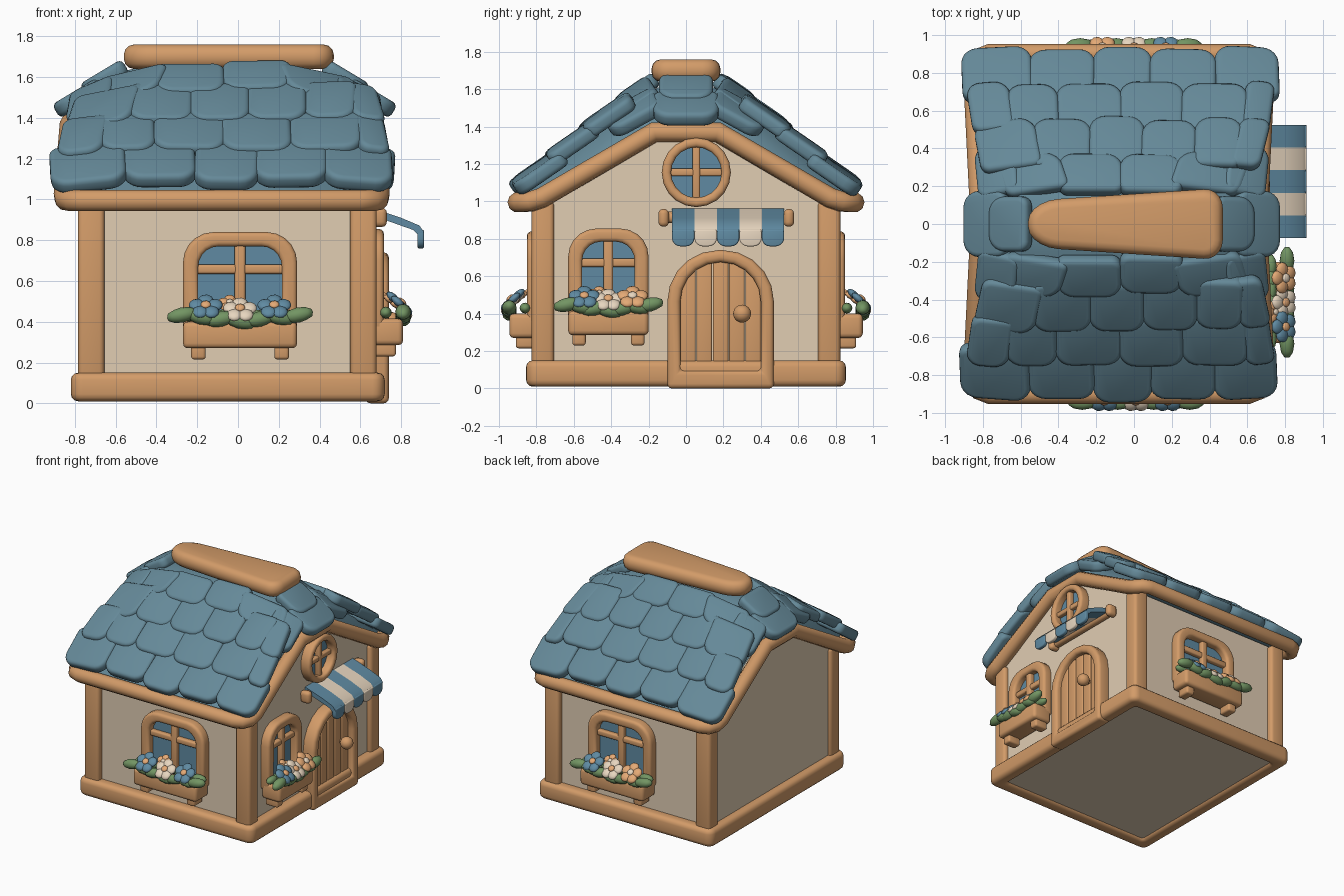
import bpy, bmesh, math, random
from math import pi, sin, cos
from mathutils import Matrix, Vector

random.seed(4)
if "Cube" in bpy.data.objects:
    bpy.data.objects.remove(bpy.data.objects["Cube"])


def material(name, rgb):
    m = bpy.data.materials.new(name)
    m.use_nodes = True
    m.diffuse_color = (*rgb, 1)
    m.node_tree.nodes["Principled BSDF"].inputs["Base Color"].default_value = (*rgb, 1)
    return m


WOOD = material("honey wood", (0.65, 0.33, 0.14))
PLASTER = material("beige plaster", (0.75, 0.61, 0.45))
TILE = material("slate blue tile", (0.13, 0.25, 0.315))
BLUE = material("bright blue", (0.115, 0.255, 0.36))
GREEN = material("leaf green", (0.17, 0.30, 0.125))
CREAM = material("cream", (0.86, 0.72, 0.56))
ORANGE = material("soft orange", (0.78, 0.40, 0.18))

# Local frames are (across, outward, up)
IDENT = Matrix.Identity(4)
SWAP_XY = Matrix(((0, 1, 0, 0), (1, 0, 0, 0), (0, 0, 1, 0), (0, 0, 0, 1)))
SWAP_YZ = Matrix(((1, 0, 0, 0), (0, 0, 1, 0), (0, 1, 0, 0), (0, 0, 0, 1)))
FRONT = Matrix(((1, 0, 0, 0), (0, -1, 0, -0.78), (0, 0, 1, 0), (0, 0, 0, 1)))
BACK = Matrix(((-1, 0, 0, 0), (0, 1, 0, 0.78), (0, 0, 1, 0), (0, 0, 0, 1)))
GABLE = Matrix(((0, 1, 0, 0.645), (1, 0, 0, 0), (0, 0, 1, 0), (0, 0, 0, 1)))


def finish(name, bm, mats, bevel=0.0, M=IDENT):
    """Merge, bevel the hard edges, shade and link."""
    bm.transform(M)
    bmesh.ops.remove_doubles(bm, verts=bm.verts, dist=1e-4)
    bmesh.ops.recalc_face_normals(bm, faces=bm.faces)
    if bevel:
        hard = [e for e in bm.edges if e.is_manifold and e.calc_face_angle(0) > 0.7]
        bmesh.ops.bevel(bm, geom=hard, offset=bevel, segments=3, profile=0.5,
                        affect='EDGES', clamp_overlap=True)
    me = bpy.data.meshes.new(name)
    bm.to_mesh(me)
    bm.free()
    for m in mats:
        me.materials.append(m)
    ob = bpy.data.objects.new(name, me)
    bpy.context.collection.objects.link(ob)
    bpy.ops.object.select_all(action='DESELECT')
    ob.select_set(True)
    bpy.context.view_layer.objects.active = ob
    bpy.ops.object.shade_smooth_by_angle(angle=math.radians(48))


def rounded(w, h, rb, rt, n=5):
    """Outline of a rounded rectangle standing on zero."""
    pts = []
    for sx, cz, r, a0 in ((1, rb, rb, -pi/2), (1, h-rt, rt, 0), (-1, h-rt, rt, pi/2), (-1, rb, rb, pi)):
        for i in range(n + 1 if r else 1):
            a = a0 + pi/2 * i / n
            pts.append((sx*(w/2 - r) + r*cos(a), cz + r*sin(a)))
    return pts


def prism(name, outline, d0, d1, mat, bevel=0.0, M=IDENT, hole=None):
    bm = bmesh.new()
    n = len(outline)

    def loop(pts, d):
        return [bm.verts.new((a, d, b)) for a, b in pts]

    def bridge(p, q):
        for i in range(n):
            bm.faces.new((p[i], p[(i+1) % n], q[(i+1) % n], q[i]))
    o0, o1 = loop(outline, d0), loop(outline, d1)
    bridge(o0, o1)
    if hole:
        i0, i1 = loop(hole, d0), loop(hole, d1)
        bridge(i0, i1)
        bridge(o0, i0)
        bridge(o1, i1)
    else:
        bm.faces.new(o0)
        bm.faces.new(o1)
    finish(name, bm, [mat], bevel, M)


def box(name, lo, hi, mat, bevel=0.0, M=IDENT):
    bm = bmesh.new()
    lo, hi = Vector(lo), Vector(hi)
    bmesh.ops.create_cube(bm, size=1, matrix=Matrix.Translation((lo+hi)/2) @ Matrix.Diagonal((*(hi-lo), 1)))
    finish(name, bm, [mat], bevel, M)


def shift(pts, dx, dz):
    return [(a + dx, b + dz) for a, b in pts]


# Walls, base and corner posts
half = [(0.78, 0.03), (0.78, 1.0), (0.16, 1.37)]
prism("walls", half + [(-a, b) for a, b in reversed(half)], -0.76, 0.645, PLASTER, M=SWAP_XY)
prism("base_beam", shift(rounded(1.54, 1.71, 0.06, 0.06), -0.05, -0.855), 0.01, 0.15, WOOD, 0.035,
      SWAP_YZ, shift(rounded(1.32, 1.49, 0.02, 0.02), -0.05, -0.745))
for x in (-0.72, 0.615):
    for y in (-0.765, 0.765):
        box("corner_post", (x-0.065, y-0.06, 0.1), (x+0.065, y+0.06, 1.0), WOOD, 0.025)

# Eave and rake beam as one closed tube, leaning inward at the gable tops
quarter = [(0.6, 0.9, 0.995), (0.655, 0.88, 0.995), (0.685, 0.83, 1.0), (0.69, 0.77, 1.02), (0.66, 0.17, 1.37)]
right = quarter + [(x, -y, z) for x, y, z in reversed(quarter)]
path = right + [(-0.16 - x, y, z) for x, y, z in reversed(right)]
cu = bpy.data.curves.new("eave_beam", 'CURVE')
cu.dimensions = '3D'
cu.bevel_depth = 0.055
cu.bevel_resolution = 3
sp = cu.splines.new('POLY')
sp.points.add(len(path) - 1)
for p, co in zip(sp.points, path):
    p.co = (*co, 1)
sp.use_cyclic_u = True
cu.materials.append(WOOD)
bpy.context.collection.objects.link(bpy.data.objects.new("eave_beam", cu))

# Roof core with clipped gable ends
bm = bmesh.new()
for s in (-1, 1):
    for x, xr in ((-0.75, -0.6), (0.63, 0.48)):
        for co in ((x, 0.9*s, 1.02), (x, 0.17*s, 1.42), (xr, 0.15*s, 1.61)):
            bm.verts.new(co)
bmesh.ops.convex_hull(bm, input=bm.verts)
finish("roof_core", bm, [TILE])


def tile(origin, across, up, w, length, roll=0.0):
    across, up = Vector(across).normalized(), Vector(up).normalized()
    across = Matrix.Rotation(roll, 3, up) @ across
    normal = across.cross(up)
    if normal.z < 0:
        normal = -normal
    M = Matrix((across, normal, up)).transposed().to_4x4()
    M.translation = origin
    prism("roof_tile", rounded(w, length, min(0.09, w*0.35), 0.05), -0.045, 0.035, TILE, 0.026, M)


# Tile rows on both slopes: lower edge, length, seams; end tiles roll down over the gable
rows = ((0.925, 1.08, 0.32, (-0.91, -0.55, -0.21, 0.09, 0.43, 0.755)),
        (0.735, 1.235, 0.31, (-0.885, -0.67, -0.41, -0.07, 0.26, 0.6, 0.74)),
        (0.55, 1.38, 0.31, (-0.85, -0.53, -0.23, 0.05, 0.33, 0.57, 0.72)),
        (0.365, 1.52, 0.24, (-0.74, -0.4, -0.07, 0.25, 0.62)))
for s in (-1, 1):
    for r, (y, z, length, seams) in enumerate(rows):
        for i, (x0, x1) in enumerate(zip(seams, seams[1:])):
            w = x1 - x0
            end = -1 if i == 0 else 1 if x1 == seams[-1] else 0
            turn = 0.12 + 0.05*r if end else 0
            jig = random.uniform(-0.012, 0.012)
            sag = sin(turn) * w * 0.4
            tile(((x0 + x1)/2, s*(y + jig), z - jig*0.8 - sag), (1, 0, 0),
                 (random.uniform(-0.04, 0.04) - 0.09*r*end, -s*0.8, 0.55), w + 0.015, length,
                 -s*end*turn + random.uniform(-0.04, 0.04))
    # Corner tiles closing the gap beside the ridge ends
    for end, x in ((-1, -0.735), (1, 0.605)):
        tile((x, s*0.42, 1.40), (1, 0, 0), (-0.08*end, -s*0.8, 0.44), 0.24, 0.31, -s*end*0.45)

# Hip tiles on the clipped ridge ends
for d, x in ((1, 0.0), (-1, -0.13)):
    for reach, z, w, length in ((0.765, 1.435, 0.35, 0.26), (0.63, 1.535, 0.29, 0.24)):
        tile((d*reach + x, 0, z), (0, 1, 0), (-d, 0, 0.6), w, length)

# Tapered ridge cap
cap = [(b - 0.56, a * (0.66 + 0.36*b)) for a, b in rounded(0.37, 1.03, 0.16, 0.1)]
prism("ridge_cap", cap, 1.64, 1.76, WOOD, 0.05, SWAP_YZ)


def flower(M, u, out, z, petal, centre, r=0.04):
    bm = bmesh.new()
    flat = Matrix.Diagonal((1, 0.5, 1, 1))
    for i in range(5):
        a = i * 2*pi/5 + pi/2
        bmesh.ops.create_icosphere(bm, subdivisions=2, radius=r, matrix=Matrix.Translation(
            (r*1.15*cos(a), 0, r*1.15*sin(a))) @ flat)
    n = len(bm.faces)
    bmesh.ops.create_icosphere(bm, subdivisions=2, radius=r*0.62,
                               matrix=Matrix.Translation((0, r*0.4, 0)) @ flat)
    for f in list(bm.faces)[n:]:
        f.material_index = 1
    finish("flower", bm, [petal, centre], 0,
           M @ Matrix.Translation((u, out, z)) @ Matrix.Rotation(0.85, 4, 'X'))


def leaf(M, u, out, z, size, turn):
    bm = bmesh.new()
    bmesh.ops.create_icosphere(bm, subdivisions=2, radius=1, matrix=Matrix.Diagonal((size, size*0.5, size*0.48, 1)))
    finish("leaf", bm, [GREEN], 0, M @ Matrix.Translation((u, out, z)) @ Matrix.Rotation(turn, 4, 'Y'))


def window(M, c, w, top, petals):
    """Arched window with cross bars, planter, leaves and flowers."""
    M = M @ Matrix.Translation((c, 0, top - 0.84))
    h = w / 2
    inner = shift(rounded(w - 0.15, 0.37, 0, 0.1), 0, 0.4)
    prism("window_frame", shift(rounded(w, 0.5, 0, 0.15), 0, 0.34), -0.02, 0.07, WOOD, 0.022, M, inner)
    prism("window_glass", inner, -0.02, 0.012, BLUE, 0, M)
    box("window_bar", (-0.026, 0, 0.4), (0.026, 0.05, 0.78), WOOD, 0.012, M)
    box("window_bar", (0.05 - h, 0, 0.635), (h - 0.05, 0.045, 0.68), WOOD, 0.012, M)
    box("planter", (-h, 0, 0.27), (h, 0.165, 0.4), WOOD, 0.025, M)
    for s in (-1, 1):
        box("planter_foot", (s*h*0.73 - 0.036, 0.02, 0.215), (s*h*0.73 + 0.036, 0.13, 0.3), WOOD, 0.015, M)
    for i in range(7):
        t = i/3 - 1
        leaf(M, t*(h + 0.005), 0.165, 0.403 + 0.03*abs(t), 0.078, (-0.2, 0.25)[i % 2])
        leaf(M, t*h*0.9, 0.08, 0.43, 0.06, 0)
    for i, p in enumerate(petals):
        t = 2*i/(len(petals) - 1) - 1
        flower(M, t*h*0.6, 0.15, 0.458 + 0.015*abs(t), p, CREAM if p == ORANGE else ORANGE)
    flower(M, -0.05, 0.1, 0.49, ORANGE, CREAM, 0.028)


window(FRONT, 0.01, 0.56, 0.84, (BLUE, CREAM, BLUE))
window(BACK, 0.0, 0.56, 0.84, (BLUE, CREAM, ORANGE))
window(GABLE, -0.415, 0.43, 0.855, (BLUE, CREAM, ORANGE))

# Round gable window
RM = GABLE @ Matrix.Translation((0.055, 0, 1.155))
inner = shift(rounded(0.27, 0.27, 0.135, 0.135), 0, -0.135)
prism("round_frame", shift(rounded(0.37, 0.37, 0.185, 0.185), 0, -0.185), -0.02, 0.075, WOOD, 0.02, RM, inner)
prism("round_glass", inner, -0.02, 0.012, BLUE, 0, RM)
box("round_bar", (-0.02, 0, -0.15), (0.02, 0.05, 0.15), WOOD, 0.01, RM)
box("round_bar", (-0.15, 0, -0.02), (0.15, 0.045, 0.02), WOOD, 0.01, RM)

# Door: arched frame, planks, sill and knob
DM = GABLE @ Matrix.Translation((0.185, 0, 0))
prism("door_frame", rounded(0.57, 0.74, 0, 0.275), -0.02, 0.095, WOOD, 0.025, DM,
      shift(rounded(0.43, 0.58, 0, 0.21), 0, 0.095))
for i in range(5):
    u = (i - 2) * 0.087
    box("door_plank", (u-0.041, 0, 0.06), (u+0.041, 0.05, 0.5 + math.sqrt(0.05 - u*u)), WOOD, 0.01, DM)
box("knob_stem", (0.1, 0.04, 0.385), (0.13, 0.1, 0.415), WOOD, 0.01, DM)
bm = bmesh.new()
bmesh.ops.create_icosphere(bm, subdivisions=3, radius=0.048)
finish("door_knob", bm, [WOOD], 0, DM @ Matrix.Translation((0.115, 0.105, 0.4)))

# Striped awning with scallops, rod and end caps
slope = [(-0.01, 0.965), (0.15, 0.912), (0.245, 0.872), (0.268, 0.84), (0.235, 0.83), (0.215, 0.85), (-0.01, 0.93)]
for i in range(5):
    u, mat = -0.075 + 0.12*i, (BLUE, CREAM)[i % 2]
    prism("awning_stripe", slope, u, u + 0.12, mat, 0, GABLE @ SWAP_XY)
    prism("awning_scallop", shift(rounded(0.12, 0.09, 0.045, 0), u + 0.06, 0.76), 0.235, 0.268, mat, 0.008, GABLE)
box("awning_rod", (-0.14, 0.0, 0.885), (0.56, 0.06, 0.945), WOOD, 0.025, GABLE)
for u in (-0.12, 0.55):
    box("rod_end", (u-0.028, 0, 0.865), (u+0.028, 0.085, 0.96), WOOD, 0.025, GABLE)
